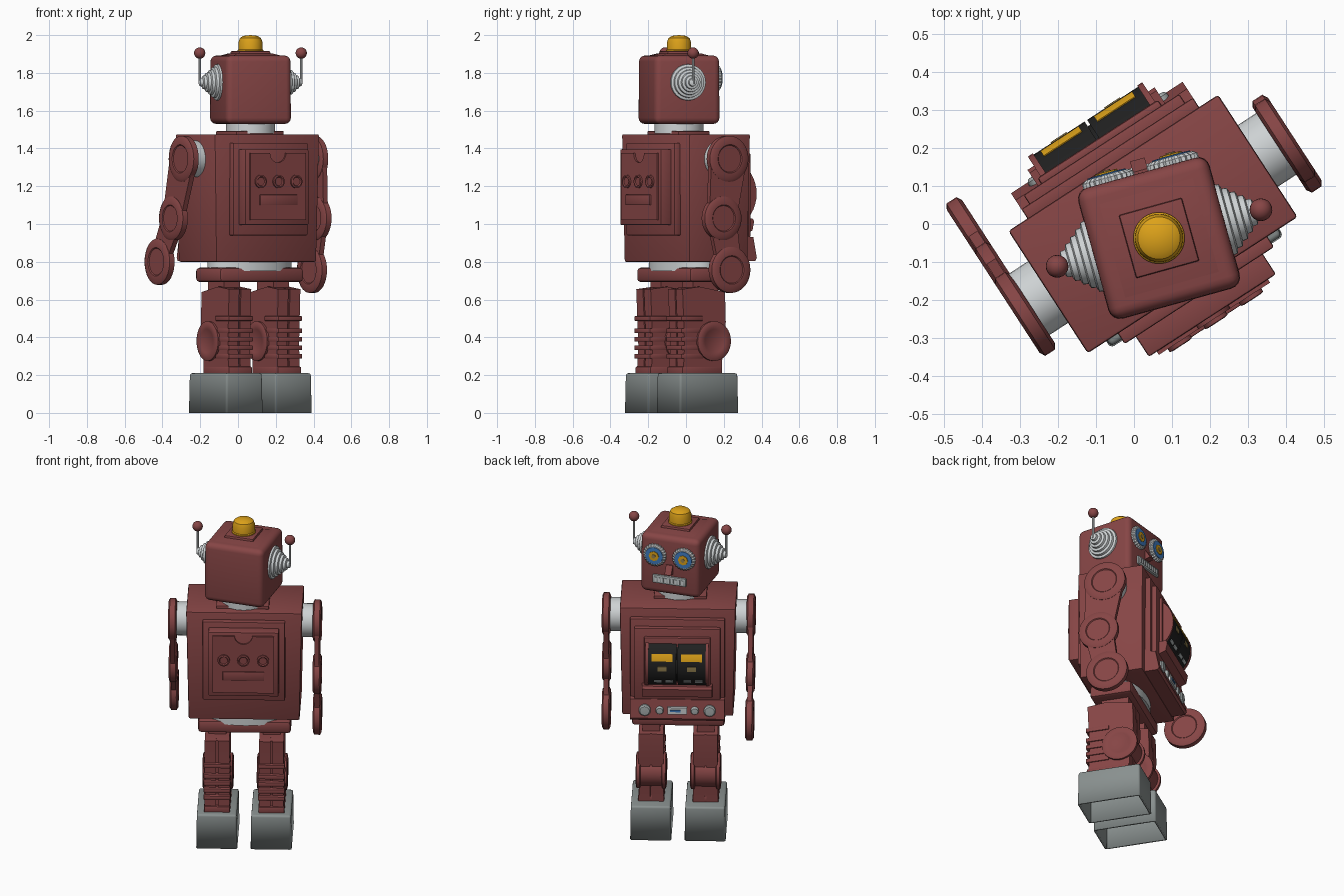
import bpy, bmesh
from math import sin, cos, pi, radians, asin
from mathutils import Matrix, Vector

if "Cube" in bpy.data.objects:
    bpy.data.objects.remove(bpy.data.objects["Cube"])


def material(name, r, g, b):
    m = bpy.data.materials.new(name)
    m.use_nodes = True
    m.diffuse_color = (r, g, b, 1)
    bsdf = m.node_tree.nodes["Principled BSDF"]
    bsdf.inputs["Base Color"].default_value = (r, g, b, 1)
    bsdf.inputs["Roughness"].default_value = 0.6
    return m


RED = material("dull red", .24, .06, .06)
SILVER = material("silver", .62, .65, .66)
GREY = material("foot grey", .25, .28, .275)
STEEL = material("steel", .4, .44, .44)
YELLOW = material("amber", .72, .36, .01)
BLUE = material("blue", .05, .2, .52)
DARK = material("window black", .015, .015, .015)
TAN = material("tan", .3, .22, .08)

# The figure stands turned; local +y is its facing side, and the head turns separately
BODY = Matrix.Translation((.05, 0, 0)) @ Matrix.Rotation(radians(33), 4, 'Z')
HEAD = Matrix.Translation((.066, -.037, 0)) @ Matrix.Rotation(radians(15.5), 4, 'Z')


def finish(bm, name, mat, frame):
    bmesh.ops.recalc_face_normals(bm, faces=bm.faces[:])
    bm.transform(frame)
    me = bpy.data.meshes.new(name)
    bm.to_mesh(me)
    bm.free()
    me.materials.append(mat)
    me.shade_smooth()
    me.set_sharp_from_angle(angle=radians(35))
    ob = bpy.data.objects.new(name, me)
    bpy.context.collection.objects.link(ob)
    return ob


def box(name, mat, x, y, z, bevel=0, top=(1, 1), frame=BODY, seg=2):
    """Box from (low, high) ranges; top scales the upper face."""
    bm = bmesh.new()
    bmesh.ops.create_cube(bm, size=1)
    for v in bm.verts:
        if v.co.z > 0:
            v.co.x *= top[0]
            v.co.y *= top[1]
        v.co = Vector([(r[0] + r[1]) / 2 + c * (r[1] - r[0]) for r, c in zip((x, y, z), v.co)])
    if bevel:
        bmesh.ops.bevel(bm, geom=bm.edges[:], offset=bevel, segments=seg, profile=.5, affect='EDGES')
    return finish(bm, name, mat, frame)


def prism(name, mat, pts, axis, a, b, frame=BODY):
    """Outline extruded along X (points are y, z) or Y (points are x, z)."""
    bm = bmesh.new()
    place = (lambda p, t: (t, p[0], p[1])) if axis == 'X' else (lambda p, t: (p[0], t, p[1]))
    lo, hi = [[bm.verts.new(place(p, t)) for p in pts] for t in (a, b)]
    bm.faces.new(lo)
    bm.faces.new(hi)
    for i in range(len(pts)):
        j = (i + 1) % len(pts)
        bm.faces.new((lo[i], lo[j], hi[j], hi[i]))
    return finish(bm, name, mat, frame)


def lathe(name, mat, profile, loc, axis='Z', frame=BODY, n=32, scale=(1, 1), teeth=0):
    """Turned part from (radius, height) points along an axis."""
    bm = bmesh.new()
    rings = []
    for r, h in profile:
        if r == 0:
            rings.append([bm.verts.new((0, 0, h))])
            continue
        ring = []
        for i in range(n):
            k = r * (1 - teeth * (i % 2))
            ring.append(bm.verts.new((k * cos(2*pi*i/n) * scale[0], k * sin(2*pi*i/n) * scale[1], h)))
        rings.append(ring)
    for p, q in zip(rings, rings[1:]):
        for i in range(n):
            j = (i + 1) % n
            f = [p[i % len(p)], p[j % len(p)], q[j % len(q)], q[i % len(q)]]
            bm.faces.new(list(dict.fromkeys(f)))
    for ring in (rings[0], rings[-1]):
        if len(ring) > 1:
            bm.faces.new(ring)
    turn = {'Z': Matrix(), 'X': Matrix.Rotation(pi/2, 4, 'Y'), '-X': Matrix.Rotation(-pi/2, 4, 'Y'),
            'Y': Matrix.Rotation(-pi/2, 4, 'X'), '-Y': Matrix.Rotation(pi/2, 4, 'X')}[axis]
    return finish(bm, name, mat, frame @ Matrix.Translation(loc) @ turn)


def disc(name, r, loc, axis, half):
    # Round plate with a raised rim on both faces
    prof = [(r*.58, .8), (r*.62, 1), (r*.88, 1), (r, .65)]
    pts = [(0, -.8 * half)] + [(a, -b * half) for a, b in prof]
    pts += [(a, b * half) for a, b in reversed(prof)] + [(0, .8 * half)]
    lathe(name, RED, pts, loc, axis)


# Head
box("head", RED, (-.18, .18), (-.18, .18), (1.53, 1.892), .032, (.99, .99), HEAD, 4)
box("head_crown", RED, (-.14, .14), (-.14, .14), (1.888, 1.902), 0, (.7, .7), HEAD)
box("lamp_plate", RED, (-.088, .088), (-.088, .088), (1.88, 1.915), .004, (.97, .97), HEAD)
lathe("lamp", YELLOW, [(.068, 1.91), (.068, 1.92), (.064, 1.925), (.063, 1.965), (.056, 1.984),
                       (.038, 1.996), (0, 2)], (0, 0, 0), frame=HEAD)
lathe("neck", SILVER, [(.13, 1.48), (.13, 1.54)], (0, 0, 0), frame=HEAD)
prism("nose", RED, [(.17, 1.72), (.185, 1.72), (.215, 1.67), (.17, 1.665)], 'X', -.02, .02, HEAD)
box("mouth", STEEL, (-.1, .1), (.17, .192), (1.6, 1.65), .003, frame=HEAD)
for i in range(9):
    x = -.08 + i * .02
    box("mouth_tooth", SILVER, (x - .006, x + .006), (.18, .197), (1.612, 1.638), frame=HEAD)
for s in (-1, 1):
    at = (s * .088, .17, 1.772)
    lathe("eye_rim", SILVER, [(.07, 0), (.07, .02), (.058, .028), (0, .026)], at, 'Y', HEAD, 48, teeth=.08)
    lathe("eye_iris", BLUE, [(.054, .02), (.052, .031), (0, .033)], at, 'Y', HEAD)
    lathe("eye_glow", YELLOW, [(.031, .02), (.03, .036), (0, .037)], at, 'Y', HEAD, 8)
    lathe("eye_pupil", TAN, [(.012, .02), (.012, .04)], at, 'Y', HEAD, 12)
    # Stepped ear cone with aerial
    steps = []
    for i in range(6):
        r = .097 - i * .015
        steps += [(r, i * .018), (r - .002, i * .018 + .014), (r - .012, i * .018 + .018)]
    ax = 'X' if s > 0 else '-X'
    lathe("ear_cone", SILVER, steps, (s * .175, 0, 1.75), ax, HEAD)
    lathe("aerial_rod", SILVER, [(.007, 1.74), (.007, 1.9)], (s * .279, 0, 0), frame=HEAD, n=10)
    ball = [(.03 * sin(pi*i/10), -.03 * cos(pi*i/10)) for i in range(1, 10)]
    lathe("aerial_ball", RED, [(0, -.03)] + ball + [(0, .03)], (s * .279, 0, 1.905), frame=HEAD, n=20)

# Torso
box("torso", RED, (-.316, .316), (-.185, .185), (.80, 1.475), .008, (1.045, 1.04))
box("neck_plate", RED, (-.16, .14), (-.14, .06), (1.47, 1.492), .004)
lathe("waist", SILVER, [(1, .75), (1, .81)], (0, -.02, 0), scale=(.25, .14), n=40)
box("hip", RED, (-.265, .265), (-.145, .105), (.692, .77), .02)

# Back battery box with notched door
box("back_frame", RED, (-.235, .235), (-.225, -.18), (.94, 1.43), .006)
box("battery_box", RED, (-.2, .2), (-.288, -.2), (.995, 1.395), .006)
notch = [(.05 * cos(pi*i/12), 1.375 - .05 * sin(pi*i/12)) for i in range(13)]
prism("battery_door", RED, [(.175, 1.375)] + notch + [(-.175, 1.375), (-.175, 1.02), (.175, 1.02)],
      'Y', -.298, -.28)
box("door_slot", RED, (-.118, .118), (-.306, -.29), (1.1, 1.155), .003)
for i in (-1, 0, 1):
    lathe("door_knob", RED, [(.035, 0), (.035, .012), (.027, .014), (.022, .008), (0, .008)],
          (i * .112, -.296, 1.225), '-Y', n=20)

# Chest frames and bulging window
box("chest_frame_outer", RED, (-.27, .27), (.18, .222), (.91, 1.42), .006)
box("chest_frame_inner", RED, (-.245, .245), (.2, .25), (.93, 1.375), .006)
box("window_bezel", RED, (-.19, .19), (.24, .268), (.99, 1.325), .008)
ARC_R, ARC_Y, ARC_Z = .175, .15, 1.16


def arc_plate(name, mat, x0, x1, z0, z1, lift, depth):
    a, b = [asin((z - ARC_Z) / ARC_R) for z in (z0, z1)]
    angles = [a + (b - a) * i / 12 for i in range(13)]
    pts = [(ARC_Y + r * cos(t), ARC_Z + r * sin(t)) for r, order in
           ((ARC_R + lift, angles), (ARC_R - depth, angles[::-1])) for t in order]
    prism(name, mat, pts, 'X', x0, x1)


for s in (-1, 1):
    c = s * .084
    arc_plate("window_door", DARK, c - .08, c + .08, 1.02, 1.3, 0, .03)
    arc_plate("window_flash", YELLOW, c - .06, c + .06, 1.2, 1.24, .003, .003)
    arc_plate("window_gauge", TAN, c - .025, c + .025, 1.14, 1.17, .003, .003)
    for d in (-.04, .025):
        arc_plate("window_label", STEEL, c + d - .022, c + d + .022, 1.06, 1.075, .003, .003)
    arc_plate("window_side", RED, s * .164, s * .18, 1.015, 1.305, .004, .06)
arc_plate("window_backing", DARK, -.165, .165, 1.02, 1.3, -.015, .05)
sill = [(.24, 1.03), (.29, 1.03), (.3, 1.015), (.29, .965), (.24, .945)]
prism("window_sill", RED, sill, 'X', -.2, .2)

# Control panel under the window
prism("control_panel", RED, [(.17, .805), (.262, .805), (.272, .82), (.25, .93), (.17, .94)], 'X', -.27, .27)
for s in (-1, 1):
    for x, r in ((.185, .034), (.1, .023)):
        lathe("control_knob", STEEL, [(r, 0), (r, .02), (r*.8, .028), (0, .03)], (s * x, .25, .868), 'Y', n=20)
box("control_display", SILVER, (-.056, .056), (.25, .276), (.848, .89))
box("display_stripe", BLUE, (-.02, .04), (.255, .28), (.864, .876))

# Arms: (y, z) of shoulder, elbow and hand
ARMS = {1: ((-.005, 1.345), (-.043, 1.03), (.007, .757)),
        -1: ((-.015, 1.345), (.085, 1.03), (.22, .80))}
for s, joints in ARMS.items():
    lathe("shoulder_tube", SILVER, [(.097, 0), (.097, .09)], (s * .31, 0, 1.345), 'X' if s > 0 else '-X')
    for name, (y, z), r in zip(("shoulder_disc", "elbow_disc", "hand_disc"), joints, (.122, .116, .122)):
        disc(name, r, (s * .412, y, z), 'X', .024)
    for name, p, q, w0, w1 in (("upper_arm", joints[0], joints[1], .112, .085),
                               ("forearm", joints[1], joints[2], .085, .07)):
        p, q = Vector(p), Vector(q)
        d = (q - p).normalized()
        n = Vector((-d.y, d.x))
        prism(name, RED, [p + n*w0, p - n*w0, q - n*w1, q + n*w1], 'X', s*.412 - .014, s*.412 + .014)

# Legs and hollow feet
SIDE = [(-.165, .19), (-.155, .36), (-.168, .655), (-.06, .668), (.1, .64), (.105, .48), (.085, .36), (.08, .19)]
for s in (-1, 1):
    c = s * .155
    for h in (-1, 1):
        prism("leg_half", RED, SIDE, 'X', c + h * .005, c + h * .07)
        disc("knee_disc", .105, (c + h * .073, .025, .38), 'X', .014)
    prism("leg_core", RED, [(y * .94, z) for y, z in SIDE], 'X', c - .01, c + .01)
    box("leg_peg", RED, (c - .05, c + .05), (-.09, .07), (.6, .7))
    lathe("knee_barrel", RED, [(.092, -.066), (.092, .066)], (c, .025, .38), 'X')
    for z in (.3, .345, .39, .435, .5):
        box("leg_rib", RED, (c - .076, c + .076), (-.178, -.04), (z - .013, z + .013), .005)
    box("ankle_strap", RED, (c - .074, c + .074), (-.172, .08), (.2, .245), .006)
    # Foot shell, open underneath
    foot = box("foot", GREY, (c - .117, c + .117), (-.214, .158), (0, .21), 0, (.97, .98))
    bm = bmesh.new()
    bm.from_mesh(foot.data)
    base = [f for f in bm.faces if f.calc_center_median().z < .01]
    bmesh.ops.delete(bm, geom=base, context='FACES')
    edges = [e for e in bm.edges if not e.is_boundary]
    bmesh.ops.bevel(bm, geom=edges, offset=.012, segments=3, profile=.5, affect='EDGES')
    bm.to_mesh(foot.data)
    bm.free()
    foot.data.shade_smooth()
    foot.data.set_sharp_from_angle(angle=radians(40))
    shell = foot.modifiers.new("shell", 'SOLIDIFY')
    shell.thickness = .012
    shell.offset = -1
